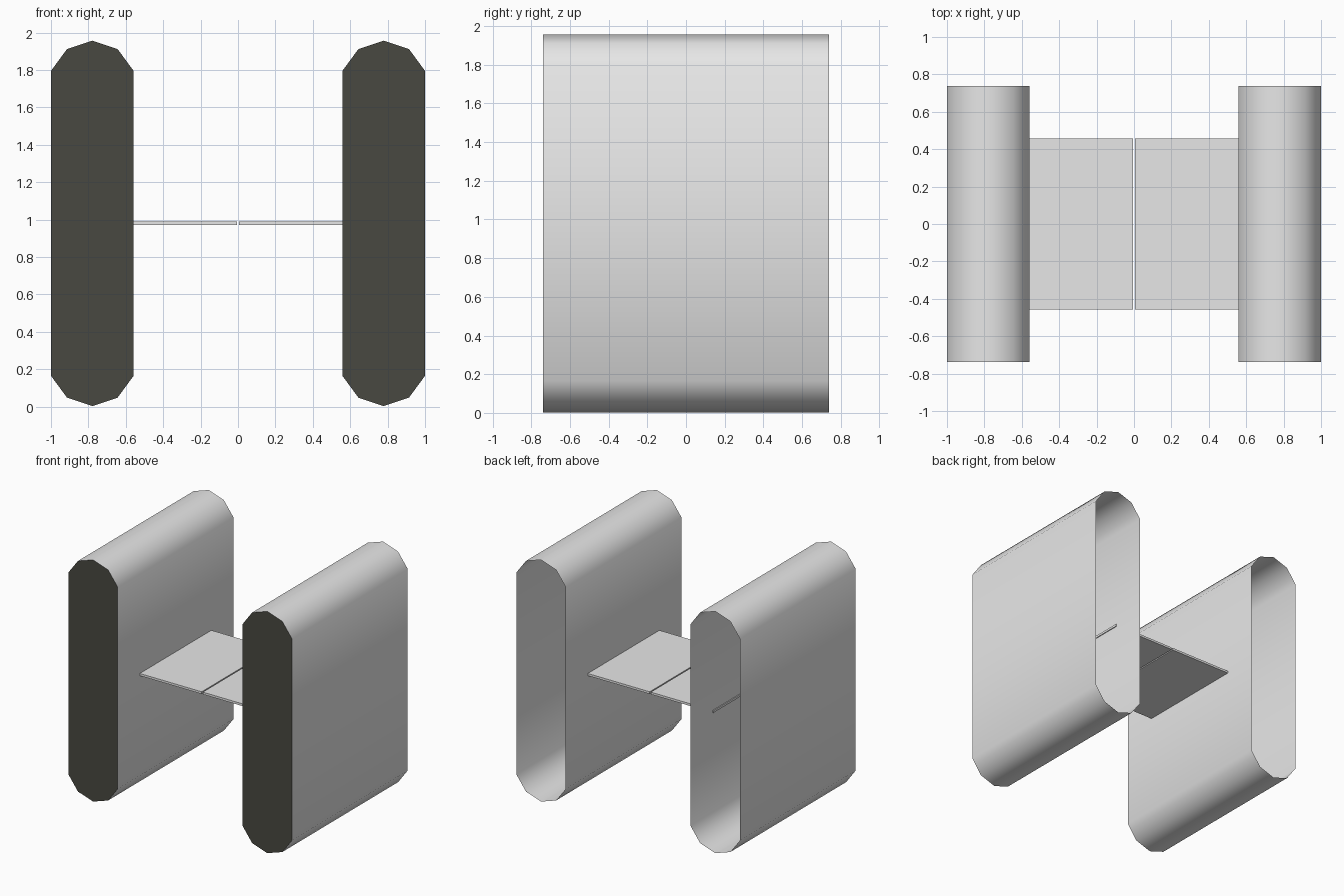
import bpy, bmesh

if "Cube" in bpy.data.objects:
    bpy.data.objects.remove(bpy.data.objects["Cube"])


def material(name, rgb):
    m = bpy.data.materials.new(name)
    m.diffuse_color = (*rgb, 1)
    m.use_nodes = True
    m.node_tree.nodes["Principled BSDF"].inputs["Base Color"].default_value = m.diffuse_color
    return m


GREY = material("light grey", (0.8, 0.8, 0.8))
DARK = material("dark olive grey", (0.065, 0.065, 0.052))
BLUE = material("blue", (0.06, 0.06, 0.8))


def outline(cx, half, cap):
    """Tall pod section: cap points on the right half, mirrored in x and z."""
    right = [(half, cap[0])] + [(x, z) for x, z in cap[1]]
    top = right + [(0, 0.977)] + [(-x, z) for x, z in reversed(right)]
    ring = top + [(-x, -z) for x, z in top]
    return [(cx + x, 0.98 + z) for x, z in ring]


def build(name, bm, mat, smooth=False):
    me = bpy.data.meshes.new(name)
    bm.to_mesh(me)
    bm.free()
    me.materials.append(mat)
    ob = bpy.data.objects.new(name, me)
    bpy.context.collection.objects.link(ob)
    for p in me.polygons:
        p.use_smooth = smooth
    return ob


def prism(name, pts, y0, y1, mat, walls=True, caps=True, smooth=False):
    bm = bmesh.new()
    a = [bm.verts.new((x, y0, z)) for x, z in pts]
    b = [bm.verts.new((x, y1, z)) for x, z in pts] if walls else a
    n = len(pts)
    if walls:
        for i in range(n):
            bm.faces.new((a[i], a[(i + 1) % n], b[(i + 1) % n], b[i]))
    if caps:
        bm.faces.new(a[::-1])
        if walls:
            bm.faces.new(b)
    bm.normal_update()
    return build(name, bm, mat, smooth)


for side, s in (("left", -1), ("right", 1)):
    cx = 0.779 * s
    section = outline(cx, 0.221, (0.815, [(0.135, 0.932)]))
    # thin open-backed shell and its dark front panel
    prism(side + "_pod_shell", section, -0.739, 0.739, GREY, caps=False, smooth=True)
    prism(side + "_front_panel", section, -0.739, 0, DARK, walls=False)
    # two blue plates inside, just under the shell
    inner = [(x, 0.98 + (z - 0.98) * 0.998)
             for x, z in outline(cx, 0.195, (0.849, [(0.135, 0.932)]))]
    for i, y in enumerate((-0.674, -0.596)):
        prism(f"{side}_inner_plate_{i + 1}", inner, y, y + 0.011, BLUE)
    # half of the connecting deck, just piercing the shell wall
    deck = [(s * x, z) for x, z in
            ((0.005, 0.972), (0.565, 0.972), (0.565, 0.99), (0.005, 0.99))]
    ob = prism(side + "_deck", deck, -0.457, 0.457, GREY)

# make every solid's normals face outwards
for ob in bpy.data.objects:
    if "panel" not in ob.name:
        bm = bmesh.new()
        bm.from_mesh(ob.data)
        bmesh.ops.recalc_face_normals(bm, faces=bm.faces)
        bm.to_mesh(ob.data)
        bm.free()
    elif ob.data.polygons[0].normal.y > 0:
        ob.data.flip_normals()
